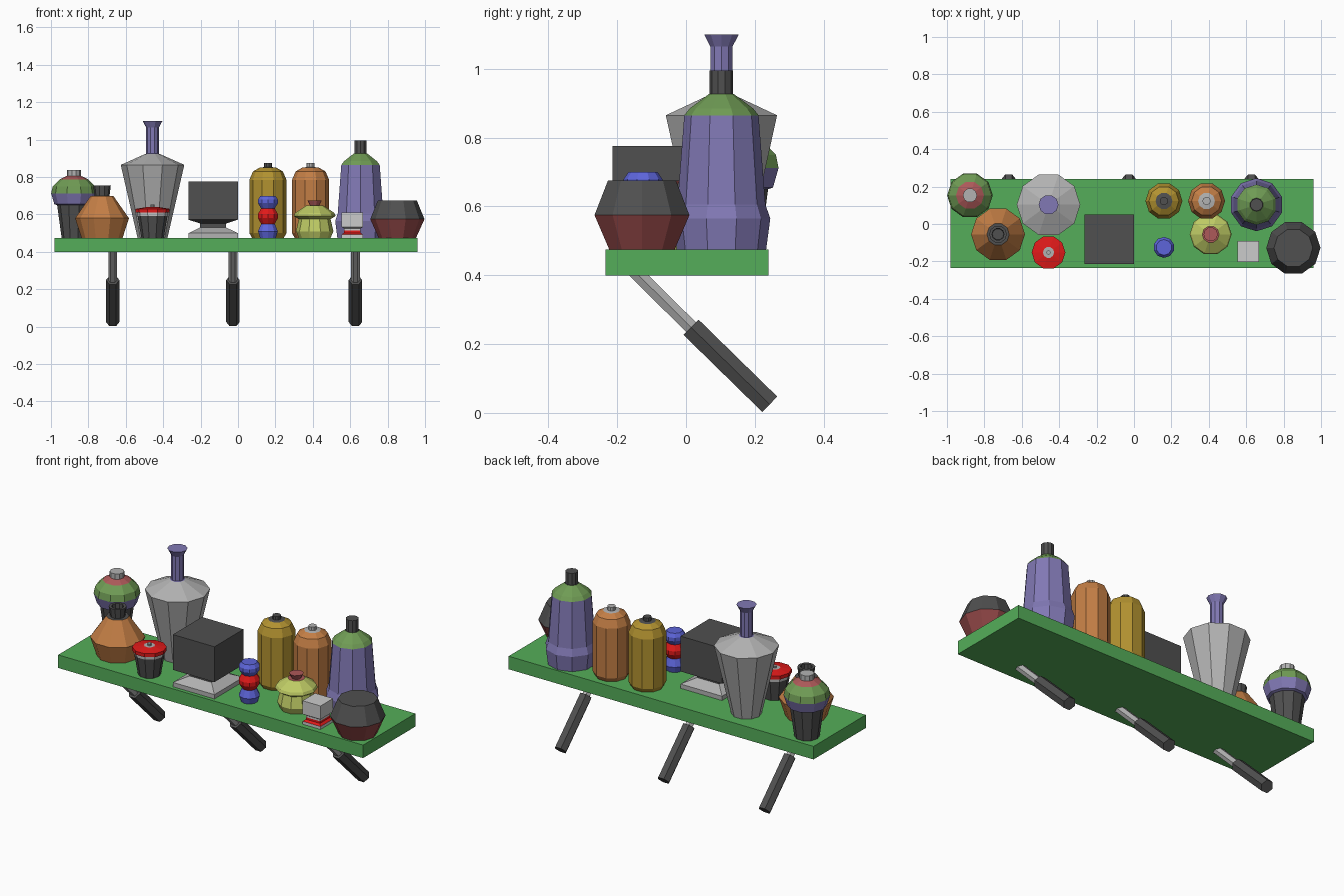
import bpy, bmesh, math
from mathutils import Vector

if "Cube" in bpy.data.objects:
    bpy.data.objects.remove(bpy.data.objects["Cube"])

COL = {
    "green": (.09, .42, .10), "leaf": (.16, .33, .09), "purple": (.22, .19, .46),
    "rose": (.42, .10, .10), "dark": (.08, .08, .08), "orange": (.55, .21, .06),
    "grey": (.45, .45, .45), "red": (.75, .01, .01), "gold": (.45, .29, .03),
    "blue": (.11, .13, .70), "lime": (.52, .60, .13), "maroon": (.27, .06, .06),
    "white": (.75, .75, .75),
}
MATS = {}


def mat(name):
    if name not in MATS:
        MATS[name] = bpy.data.materials.new(name)
        MATS[name].diffuse_color = (*COL[name], 1)
    return MATS[name]


def finish(name, bm, colours):
    bmesh.ops.recalc_face_normals(bm, faces=bm.faces)
    me = bpy.data.meshes.new(name)
    bm.to_mesh(me)
    bm.free()
    for c in colours:
        me.materials.append(mat(c))
    ob = bpy.data.objects.new(name, me)
    bpy.context.collection.objects.link(ob)
    return ob


def lathe(name, x, y, sections, sides=10, turn=0.0):
    """Stack of coloured (colour, [(radius, z), ...]) sections, turned into one closed solid."""
    bm = bmesh.new()
    colours = []
    prev = prev_pt = None
    for c, pts in sections:
        if c not in colours:
            colours.append(c)
        k = colours.index(c)
        for r, z in pts:
            if (r, z) == prev_pt:
                continue
            ring = []
            for i in range(sides):
                a = turn + math.tau * i / sides
                ring.append(bm.verts.new((x + r * math.cos(a), y + r * math.sin(a), z)))
            if prev is None:
                bm.faces.new(ring[::-1]).material_index = k
            else:
                for i in range(sides):
                    j = (i + 1) % sides
                    f = bm.faces.new((prev[i], prev[j], ring[j], ring[i]))
                    f.material_index = k
            prev, prev_pt = ring, (r, z)
    bm.faces.new(prev).material_index = k
    return finish(name, bm, colours)


def square(name, x, y, sections):
    """Same as lathe but four-sided; radii are half widths."""
    q = math.sqrt(2)
    return lathe(name, x, y, [(c, [(r * q, z) for r, z in p]) for c, p in sections],
                 4, math.pi / 4)


def rod(name, x, a, b, r, colour):
    """Hexagonal bar in the yz plane from a to b."""
    bm = bmesh.new()
    a, b = Vector((x, *a)), Vector((x, *b))
    d = (b - a).normalized()
    u = Vector((1, 0, 0))
    v = d.cross(u)
    rings = [[bm.verts.new(p + r * (u * math.cos(i * math.pi / 3) + v * math.sin(i * math.pi / 3)))
              for i in range(6)] for p in (a, b)]
    for i in range(6):
        j = (i + 1) % 6
        bm.faces.new((rings[0][i], rings[0][j], rings[1][j], rings[1][i]))
    bm.faces.new(rings[0][::-1])
    bm.faces.new(rings[1])
    finish(name, bm, [colour])


# shelf board
bm = bmesh.new()
bmesh.ops.create_cube(bm, size=1)
for v in bm.verts:
    v.co = (-.01 + v.co.x * 1.94, .003 + v.co.y * .475, .4375 + v.co.z * .075)
finish("shelf_board", bm, ["green"])

# slanted supports
for n, x in enumerate((-.67, -.027, .628)):
    rod(f"support_rod_{n}", x, (-.16, .422), (.02, .244), .023, "grey")
    rod(f"support_grip_{n}", x, (.0145, .249), (.2435, .025), .036, "dark")

B = .475  # shelf surface
R10 = math.pi / 10

# round-topped jar
lathe("round_jar", -.877, .153, [
    ("dark", [(.066, B), (.09, .65)]),
    ("purple", [(.105, .655), (.122, .712)]),
    ("leaf", [(.122, .712), (.114, .75), (.075, .788)]),
    ("rose", [(.075, .788), (.038, .806)]),
    ("grey", [(.038, .806), (.038, .837)])])

# wide vase with open neck
lathe("wide_vase", -.727, -.055, [
    ("orange", [(.11, B), (.144, .58), (.06, .70)]),
    ("dark", [(.04, .70), (.047, .755), (.032, .755), (.03, .70)])])

# tall decanter
lathe("decanter", -.457, .103, [
    ("grey", [(.08, B), (.17, .865), (.04, .923)]),
    ("purple", [(.034, .925), (.034, 1.065), (.053, 1.10)])])

# small lidded cup
lathe("lidded_cup", -.457, -.152, [
    ("dark", [(.06, B), (.08, .592)]),
    ("white", [(.082, .592), (.084, .61)]),
    ("red", [(.09, .61), (.09, .63), (.03, .64)]),
    ("grey", [(.011, .64), (.011, .652)])])

# square bottles on stands
square("large_cube_bottle", -.133, -.081, [
    ("grey", [(.132, B), (.132, .50), (.07, .53)]),
    ("dark", [(.07, .552), (.132, .572), (.132, .775)])])
square("small_cube_bottle", .611, -.147, [
    ("white", [(.057, B), (.057, .492)]),
    ("red", [(.045, .502), (.045, .514)]),
    ("white", [(.045, .525), (.057, .533), (.057, .61)])])

# barrel canisters
for n, (x, c, cap) in enumerate(((.16, "gold", "dark"), (.388, "orange", "grey"))):
    lathe(f"canister_{n}", x, .123, [
        (c, [(.085, B), (.099, .50), (.099, .785), (.08, .83), (.045, .85)]),
        (cap, [(.022, .853), (.022, .874)])])

# stacked bead bottle
lathe("bead_bottle", .16, -.125, [
    ("blue", [(.044, B), (.056, .51), (.038, .55)]),
    ("red", [(.038, .55), (.056, .58), (.056, .602), (.038, .632)]),
    ("blue", [(.038, .632), (.056, .66), (.056, .68), (.042, .70)])], 10, R10)

# sugar pot with knob
lathe("sugar_pot", .41, -.055, [
    ("lime", [(.085, B), (.1, .51), (.085, .575), (.112, .592), (.105, .608), (.045, .648)]),
    ("rose", [(.025, .648), (.038, .675)])])

# tall bottle
lathe("tall_bottle", .655, .103, [
    ("purple", [(.13, B), (.142, .565), (.128, .605), (.108, .865)]),
    ("leaf", [(.108, .865), (.092, .885), (.036, .927)]),
    ("dark", [(.034, .927), (.034, .995)])], 10, R10)

# two-tone pot
lathe("two_tone_pot", .852, -.128, [
    ("maroon", [(.1, B), (.145, .575)]),
    ("dark", [(.145, .575), (.104, .675)])])

for m in bpy.data.materials:
    if m.users and not m.is_grease_pencil:
        m.use_nodes = True
        m.node_tree.nodes["Principled BSDF"].inputs["Base Color"].default_value = m.diffuse_color
